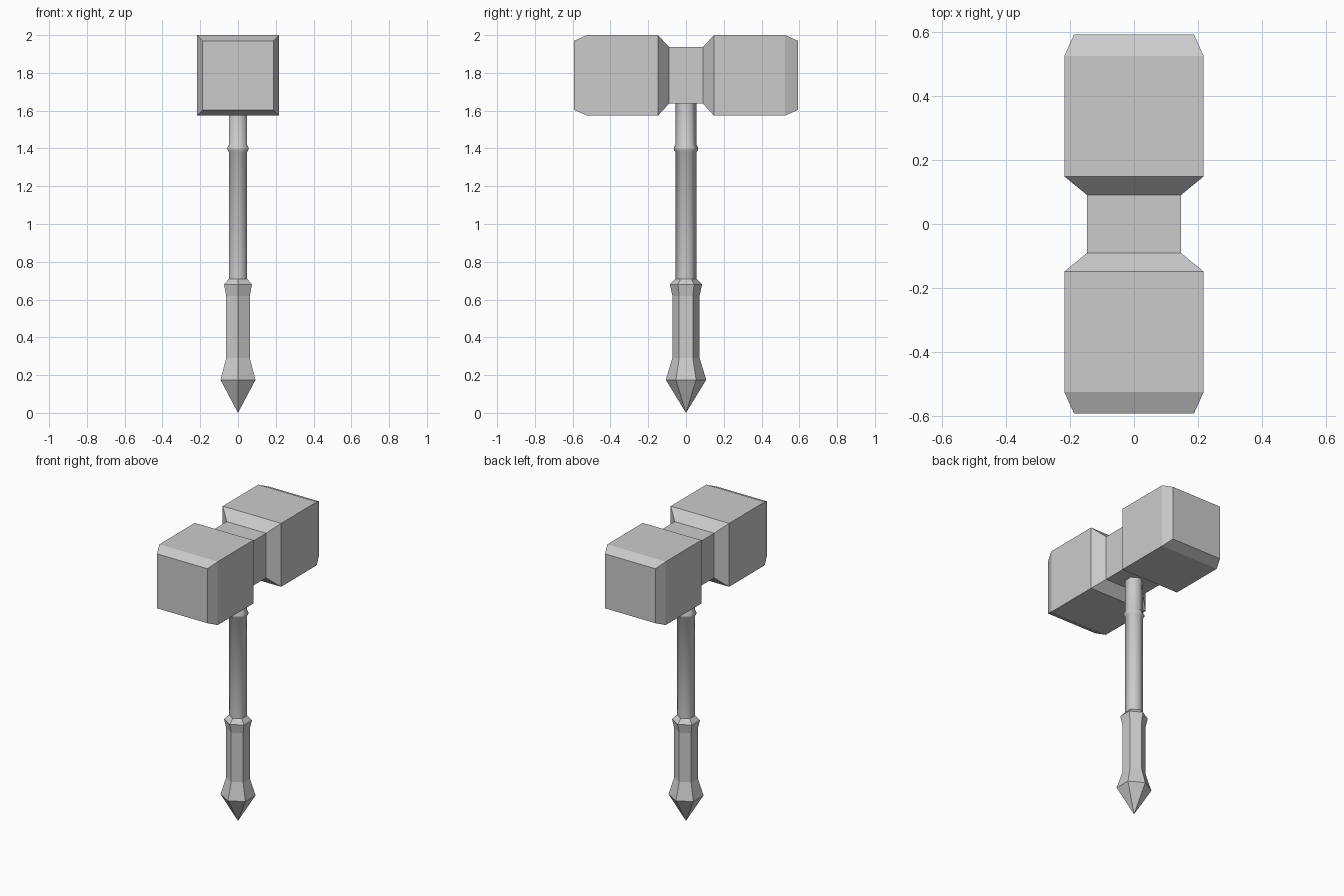
import bpy, bmesh, math

cube = bpy.data.objects.get("Cube")
if cube:
    bpy.data.objects.remove(cube, do_unlink=True)

grey = bpy.data.materials.new("plain_grey")
grey.use_nodes = True
colour = (0.6, 0.6, 0.6, 1)
grey.diffuse_color = colour
grey.node_tree.nodes["Principled BSDF"].inputs["Base Color"].default_value = colour


def loft(name, rings, smooth=False):
    """Bridge equal-length rings of points and cap both ends."""
    bm = bmesh.new()
    loops = [[bm.verts.new(p) for p in ring] for ring in rings]
    for a, b in zip(loops, loops[1:]):
        for i in range(len(a)):
            j = (i + 1) % len(a)
            bm.faces.new((a[i], a[j], b[j], b[i])).smooth = smooth
    bm.faces.new(loops[0])
    bm.faces.new(loops[-1])
    bmesh.ops.remove_doubles(bm, verts=bm.verts, dist=0.0005)
    bmesh.ops.recalc_face_normals(bm, faces=bm.faces)
    mesh = bpy.data.meshes.new(name)
    bm.to_mesh(mesh)
    bm.free()
    mesh.materials.append(grey)
    obj = bpy.data.objects.new(name, mesh)
    bpy.context.collection.objects.link(obj)
    return obj


def hexagon(radius, z):
    """Six-sided ring with corners pointing front and back."""
    angles = [math.radians(90 + 60 * i) for i in range(6)]
    return [(radius * math.cos(a), radius * math.sin(a), z) for a in angles]


def block_ring(y, half_x, half_z, centre=1.787):
    corners = ((-1, -1), (1, -1), (1, 1), (-1, 1))
    return [(sx * half_x, y, centre + sz * half_z) for sx, sz in corners]


# Hammer head: two chamfered blocks joined by a narrow waist
half = [(0.09, 0.146, 0.15), (0.148, 0.217, 0.213),
        (0.525, 0.217, 0.213), (0.592, 0.187, 0.183)]
profile = [(-y, x, z) for y, x, z in reversed(half)] + half
loft("hammer_head", [block_ring(*p) for p in profile])

# Shaft with a small raised collar near the head
shaft = [(0.055, 0.70), (0.055, 1.38), (0.064, 1.393),
         (0.064, 1.405), (0.055, 1.42), (0.055, 1.66)]
loft("shaft", [hexagon(r, z) for r, z in shaft], smooth=True)

# Faceted grip with a flared top and pointed pommel
grip = [(0.00001, 0.0), (0.107, 0.175), (0.072, 0.29),
        (0.072, 0.62), (0.085, 0.68), (0.056, 0.71)]
loft("grip", [hexagon(r, z) for r, z in grip])
